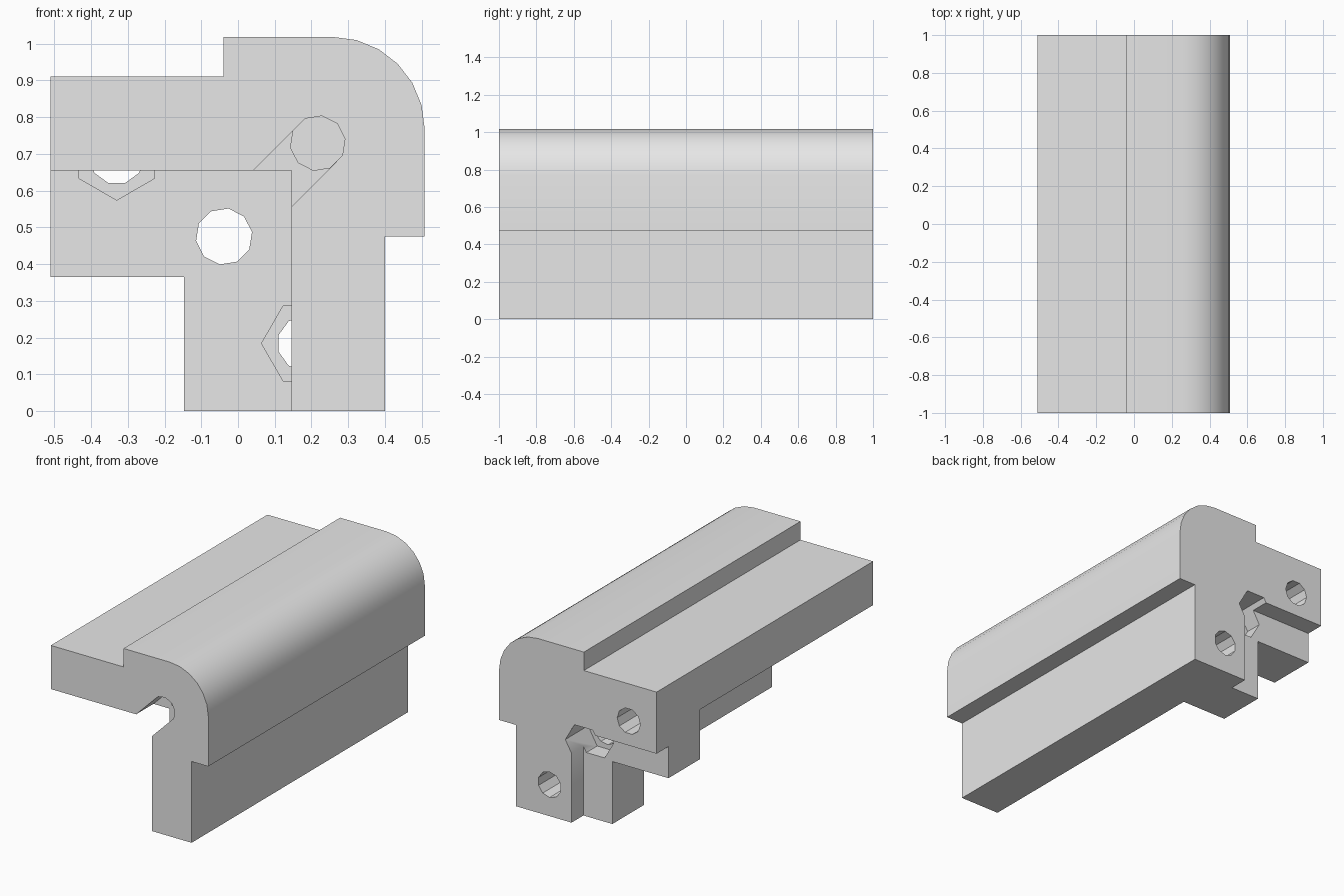
import bpy
import bmesh
from math import cos, sin, radians

cube = bpy.data.objects.get("Cube")
if cube:
    bpy.data.objects.remove(cube, do_unlink=True)

grey = bpy.data.materials.new("plain grey")
grey.use_nodes = True
grey.diffuse_color = (0.8, 0.8, 0.8, 1)
grey.node_tree.nodes["Principled BSDF"].inputs["Base Color"].default_value = (0.8, 0.8, 0.8, 1)


def prism(name, outline, y0, y1):
    """Extrude an x-z outline along y."""
    bm = bmesh.new()
    base = bm.faces.new([bm.verts.new((x, y0, z)) for x, z in outline])
    top = bmesh.ops.extrude_face_region(bm, geom=[base])["geom"]
    verts = [v for v in top if isinstance(v, bmesh.types.BMVert)]
    bmesh.ops.translate(bm, verts=verts, vec=(0, y1 - y0, 0))
    bmesh.ops.recalc_face_normals(bm, faces=bm.faces)
    mesh = bpy.data.meshes.new(name)
    bm.to_mesh(mesh)
    bm.free()
    obj = bpy.data.objects.new(name, mesh)
    obj.data.materials.append(grey)
    bpy.context.collection.objects.link(obj)
    return obj


def ring(x, z, radius, sides, start):
    angles = [radians(start + 360 * i / sides) for i in range(sides)]
    return [(x + radius * cos(a), z + radius * sin(a)) for a in angles]


# Angled rail body with one rounded outer corner
corner = [(0.258 + 0.25 * sin(radians(a)), 0.768 + 0.25 * cos(radians(a)))
          for a in range(0, 91, 15)]
body = prism("corner_rail", [(-0.51, 0.365), (-0.51, 0.91), (-0.04, 0.91), (-0.04, 1.018)]
             + corner + [(0.508, 0.475), (0.4, 0.475), (0.4, 0), (-0.147, 0), (-0.147, 0.365)],
             -1, 1)


def corner_space(name, x, z, y0, y1):
    return prism(name, [(-0.7, -0.2), (x, -0.2), (x, z), (-0.7, z)], y0, y1)


# Open inside corner, leaving a thick block and a thinner end plate
BLOCK_FRONT, BLOCK_BACK, END = 0.6, 0.89, 1.05
cutters = [
    corner_space("front_space_cutter", 0.145, 0.655, -1.05, BLOCK_FRONT),
    corner_space("back_space_cutter", 0.04, 0.55, BLOCK_BACK, END),
]

# Rod socket with a diagonal entry slot at the front
rod_x, rod_z, half = 0.217, 0.729, 0.0715 * 0.7071
cutters += [
    prism("rod_socket_cutter", ring(rod_x, rod_z, 0.075, 10, 45), -1.05, 0.4),
    prism("rod_slot_cutter", [
        (rod_x - half, rod_z + half), (rod_x + half, rod_z - half),
        (rod_x + half - 0.3, rod_z - half - 0.3), (rod_x - half - 0.3, rod_z + half - 0.3)],
        -1.06, -0.84),
]

# Centre bore with a hexagonal recess at the back
cutters += [
    prism("centre_bore_cutter", ring(-0.038, 0.475, 0.077, 10, 45), 0.5, END + 0.01),
    prism("centre_nut_cutter", ring(-0.038, 0.475, 0.118, 6, 0), 0.79, END + 0.02),
]

# Bolt holes through each arm with nut recesses in the block front
for label, x, z, start in (("arm", -0.33, 0.692, -90), ("leg", 0.182, 0.184, 180)):
    cutters += [
        prism(label + "_bolt_cutter", ring(x, z, 0.075, 10, start + 18), 0.62, END + 0.01),
        prism(label + "_nut_cutter", ring(x, z, 0.118, 6, start), BLOCK_FRONT - 0.002, 0.7),
    ]

# Carve the body
bpy.context.view_layer.objects.active = body
for cutter in cutters:
    cutter.hide_render = True
    mod = body.modifiers.new(cutter.name, "BOOLEAN")
    mod.operation = "DIFFERENCE"
    mod.solver = "EXACT"
    mod.object = cutter
    bpy.ops.object.modifier_apply(modifier=mod.name)
    bpy.data.objects.remove(cutter, do_unlink=True)

# Smooth the rounded corner, keep the hard edges
bpy.ops.object.select_all(action="DESELECT")
body.select_set(True)
bpy.ops.object.shade_smooth_by_angle(angle=radians(30))
